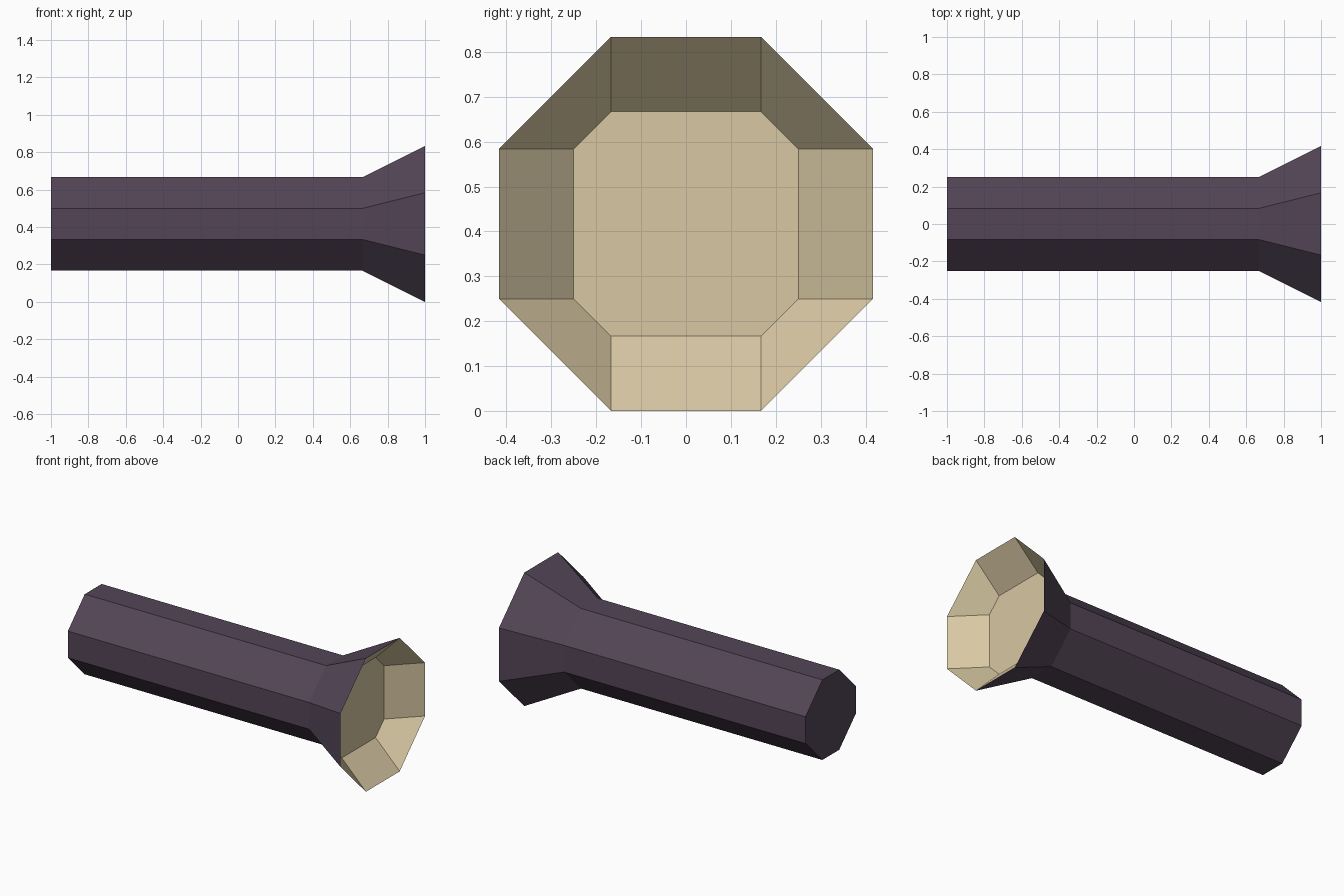
import bpy, bmesh

if "Cube" in bpy.data.objects:
    bpy.data.objects.remove(bpy.data.objects["Cube"])

CENTRE_Z = 5 / 12


def material(name, rgb):
    m = bpy.data.materials.new(name)
    m.diffuse_color = (*rgb, 1)
    m.use_nodes = True
    m.node_tree.nodes["Principled BSDF"].inputs["Base Color"].default_value = m.diffuse_color
    return m


def ring(bm, x, r, c):
    """Octagon across x: half width r, half length of the flat sides c."""
    pts = [(r, -c), (r, c), (c, r), (-c, r), (-r, c), (-r, -c), (-c, -r), (c, -r)]
    return [bm.verts.new((x, y, z + CENTRE_Z)) for y, z in pts]


def loft(name, sections, mat, cap):
    """Join octagon sections along x and close the ring with index cap."""
    bm = bmesh.new()
    rings = [ring(bm, *s) for s in sections]
    for a, b in zip(rings, rings[1:]):
        for i in range(8):
            j = (i + 1) % 8
            bm.faces.new((a[i], b[i], b[j], a[j]))
    end = rings[cap]
    # sections running +x face outward, sections running -x face inward
    bm.faces.new(end if cap == 0 else end[::1])
    bm.normal_update()
    forward = sections[-1][0] > sections[0][0]
    for f in bm.faces:
        mid = f.calc_center_median()
        if abs(f.normal.x) > 0.99:
            wrong = (f.normal.x < 0) != forward
        else:
            radial = f.normal.y * mid.y + f.normal.z * (mid.z - CENTRE_Z)
            wrong = (radial > 0) != forward
        if wrong:
            f.normal_flip()
    me = bpy.data.meshes.new(name)
    bm.to_mesh(me)
    bm.free()
    me.materials.append(mat)
    ob = bpy.data.objects.new(name, me)
    bpy.context.collection.objects.link(ob)
    return ob


casing = material("dark purple casing", (0.0865, 0.0595, 0.093))
glow = material("warm tan lens", (0.686, 0.578, 0.366))

# Handle and flared head, closed at the tail
loft("torch_body", [(-1, 1/4, 1/12), (2/3, 1/4, 1/12), (1, 5/12, 1/6)], casing, 0)

# Recessed reflector cone ending in the flat lens
loft("reflector_and_lens", [(1, 5/12, 1/6), (5/6, 1/4, 1/6)], glow, -1)
